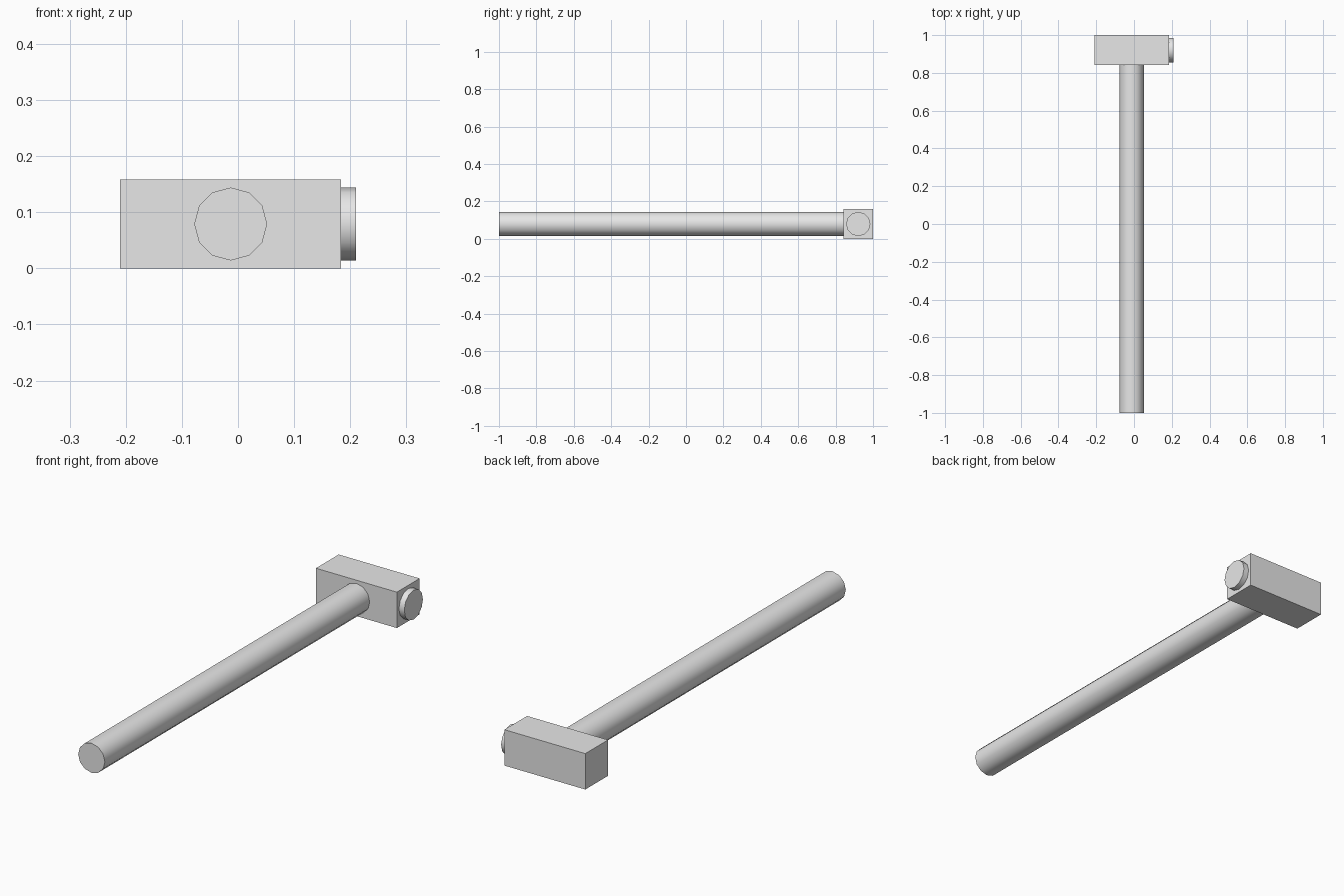
import bpy
from math import pi, radians

cube = bpy.data.objects.get("Cube")
if cube:
    bpy.data.objects.remove(cube, do_unlink=True)

# Single plain grey finish
grey = bpy.data.materials.new("plain_grey")
grey.use_nodes = True
colour = (0.8, 0.8, 0.8, 1)
grey.diffuse_color = colour
grey.node_tree.nodes["Principled BSDF"].inputs["Base Color"].default_value = colour

RADIUS = 0.065
MID_Z = 0.079


def finish(name):
    obj = bpy.context.object
    obj.name = name
    obj.data.materials.append(grey)
    bpy.ops.object.transform_apply(location=False, rotation=True, scale=True)
    return obj


def rod(name, location, length, rotation):
    """Twelve-sided rod with smooth sides and crisp end caps."""
    bpy.ops.mesh.primitive_cylinder_add(vertices=12, radius=RADIUS, depth=length,
                                        location=location, rotation=rotation)
    finish(name)
    bpy.ops.object.shade_smooth_by_angle(angle=radians(40))


# Block head
bpy.ops.mesh.primitive_cube_add(size=1, location=(-0.013, 0.921, MID_Z))
bpy.context.object.scale = (0.394, 0.158, 0.158)
finish("hammer_head")

# Long handle meeting the front of the head
rod("handle", (-0.013, -0.079, MID_Z), 1.842, (pi / 2, 0, 0))

# Short striking disc on the left end of the head
rod("striking_face", (0.197, 0.921, MID_Z), 0.026, (0, pi / 2, 0))
